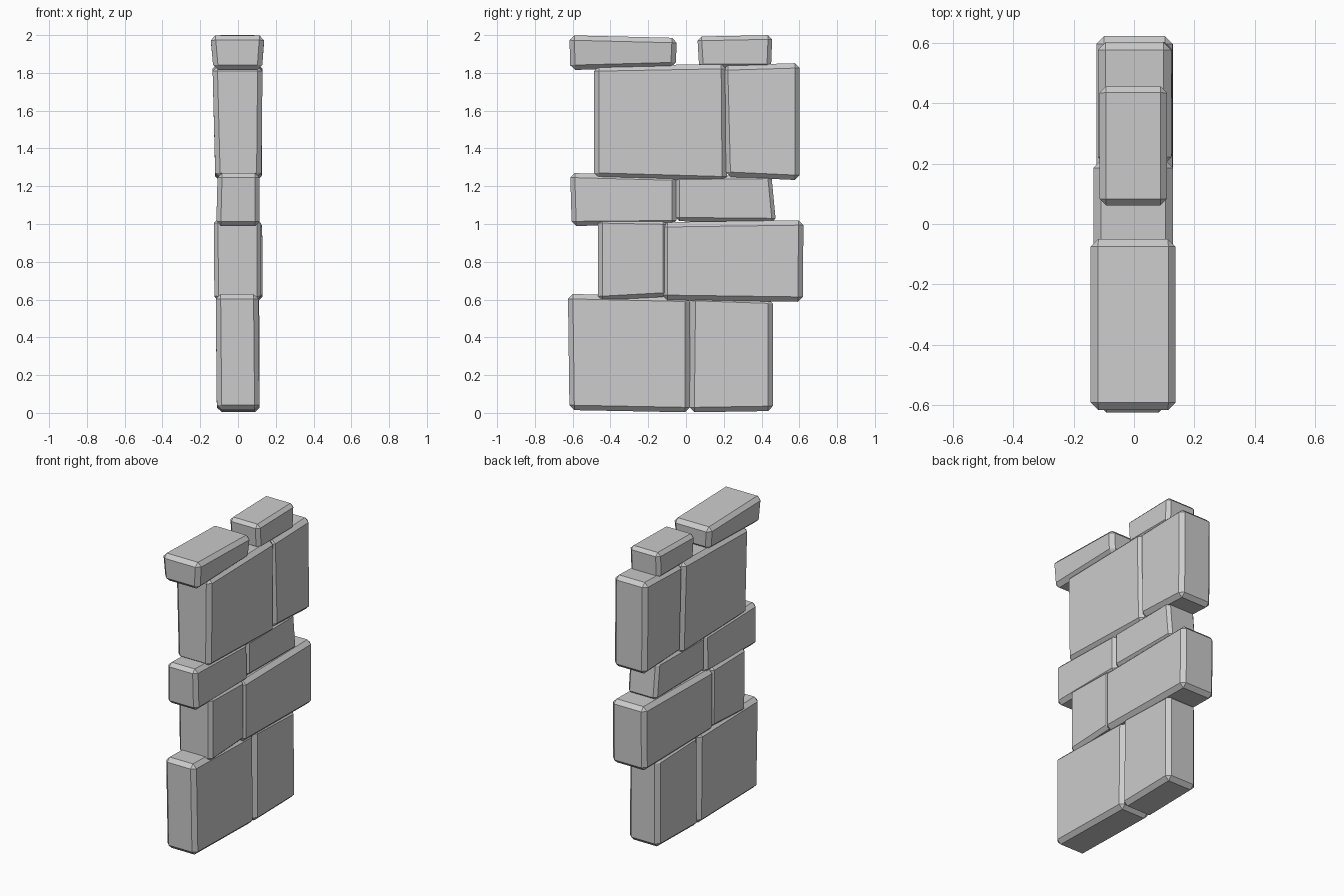
import bpy
import bmesh


def stone(name, side, x_bottom, x_top, bevel=0.026):
    """Slightly skewed block: side = (y, z) corners, clockwise from front-bottom."""
    bm = bmesh.new()
    rings = []
    for i in (0, 1):
        ring = []
        for k, (y, z) in enumerate(side):
            x = (x_bottom if k < 2 else x_top)[i]
            ring.append(bm.verts.new((x, y, z)))
        rings.append(ring)
    a, b = rings
    bm.faces.new(a[::-1])
    bm.faces.new(b)
    for k in range(4):
        n = (k + 1) % 4
        bm.faces.new((a[k], a[n], b[n], b[k]))
    bmesh.ops.recalc_face_normals(bm, faces=bm.faces)
    bmesh.ops.bevel(bm, geom=bm.edges[:], offset=bevel, offset_type='OFFSET',
                    segments=1, profile=0.5, affect='EDGES')
    mesh = bpy.data.meshes.new(name)
    bm.to_mesh(mesh)
    bm.free()
    obj = bpy.data.objects.new(name, mesh)
    bpy.context.collection.objects.link(obj)
    return obj


# Base course
stone("base_front_stone", [(-0.617, 0.015), (0.02, 0.003), (0.02, 0.615), (-0.625, 0.63)],
      (-0.112, 0.114), (-0.118, 0.108))
stone("base_back_stone", [(0.018, 0.003), (0.46, 0.01), (0.46, 0.605), (0.025, 0.62)],
      (-0.112, 0.115), (-0.112, 0.112))

# Second course
stone("second_front_stone", [(-0.465, 0.595), (-0.1, 0.615), (-0.1, 1.02), (-0.465, 1.027)],
      (-0.125, 0.122), (-0.128, 0.122), 0.022)
stone("second_back_stone", [(-0.125, 0.598), (0.618, 0.588), (0.622, 1.02), (-0.125, 1.01)],
      (-0.125, 0.13), (-0.125, 0.128))

# Thin course
stone("thin_front_stone", [(-0.605, 0.99), (-0.05, 0.995), (-0.05, 1.255), (-0.613, 1.27)],
      (-0.115, 0.115), (-0.108, 0.113), 0.024)
stone("thin_back_stone", [(-0.055, 1.015), (0.476, 1.01), (0.452, 1.26), (-0.055, 1.255)],
      (-0.105, 0.11), (-0.108, 0.11), 0.02)

# Upper course
stone("upper_front_stone", [(-0.487, 1.245), (0.217, 1.225), (0.212, 1.848), (-0.487, 1.835)],
      (-0.12, 0.124), (-0.135, 0.13))
stone("upper_back_stone", [(0.21, 1.25), (0.602, 1.232), (0.602, 1.852), (0.195, 1.84)],
      (-0.115, 0.128), (-0.12, 0.124))

# Capstones
stone("front_capstone", [(-0.613, 1.815), (-0.055, 1.83), (-0.048, 1.985), (-0.617, 1.999)],
      (-0.13, 0.127), (-0.146, 0.14))
stone("back_capstone", [(0.07, 1.825), (0.45, 1.825), (0.457, 2.0), (0.06, 1.992)],
      (-0.112, 0.108), (-0.115, 0.11), 0.022)
